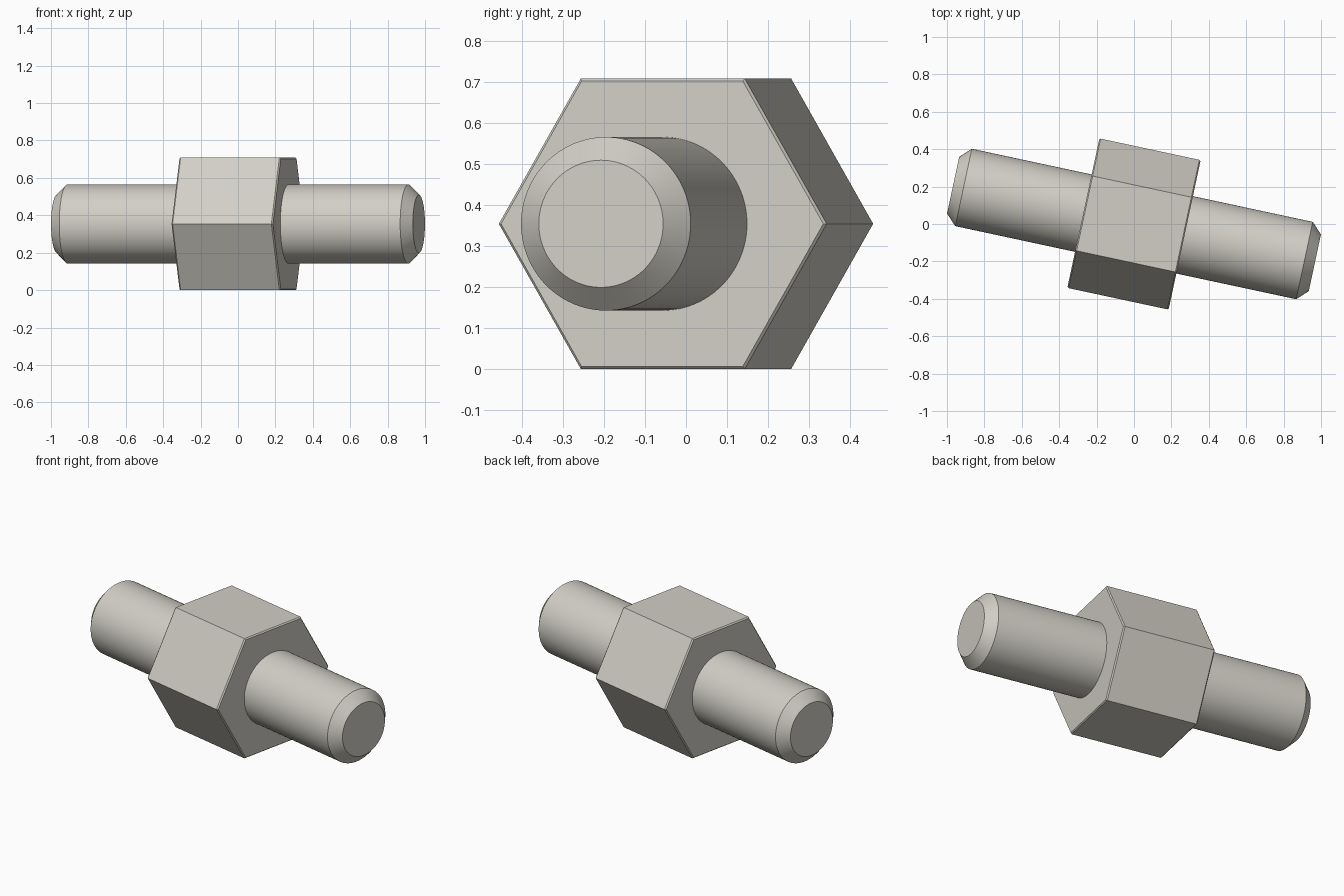
import bpy, bmesh
from math import cos, sin, pi, radians

old = bpy.data.objects.get("Cube")
if old:
    bpy.data.objects.remove(old, do_unlink=True)

HEIGHT = 0.354            # axis height, also half the hexagon across flats
TURN = radians(-12.1)     # the axis is turned about z
HEX_R = HEIGHT / cos(pi / 6)

steel = bpy.data.materials.new("warm grey metal")
steel.use_nodes = True
colour = (0.64, 0.62, 0.56, 1)
steel.diffuse_color = colour
steel.node_tree.nodes["Principled BSDF"].inputs["Base Color"].default_value = colour


def lathe(name, profile, sides, caps=(True, True)):
    """Join rings of (x, radius) along the x axis into a solid."""
    bm = bmesh.new()
    rings = []
    for x, r in profile:
        angles = [2 * pi * i / sides for i in range(sides)]
        rings.append([bm.verts.new((x, r * cos(a), r * sin(a))) for a in angles])
    for a, b in zip(rings, rings[1:]):
        for i in range(sides):
            j = (i + 1) % sides
            bm.faces.new((a[i], a[j], b[j], b[i]))
    for ring, capped in zip((rings[0], rings[-1]), caps):
        if capped:
            bm.faces.new(ring)
    bmesh.ops.recalc_face_normals(bm, faces=bm.faces[:])
    mesh = bpy.data.meshes.new(name)
    bm.to_mesh(mesh)
    bm.free()
    mesh.materials.append(steel)
    obj = bpy.data.objects.new(name, mesh)
    bpy.context.collection.objects.link(obj)
    obj.location.z = HEIGHT
    obj.rotation_euler.z = TURN
    return obj


# Hexagonal body with finely chamfered ends
half, bevel = 0.277, 0.007
lathe("hex_body", [(-half, HEX_R - bevel), (bevel - half, HEX_R),
                   (half - bevel, HEX_R), (half, HEX_R - bevel)], 6)

# Round studs with chamfered tips, one on each side
for name, side in (("left_stud", 1), ("right_stud", -1)):
    profile = [(0.27, 0.2115), (0.932, 0.2115), (0.989, 0.155)]
    stud = lathe(name, [(side * x, r) for x, r in profile], 96, (False, True))
    bpy.ops.object.select_all(action="DESELECT")
    stud.select_set(True)
    bpy.context.view_layer.objects.active = stud
    bpy.ops.object.shade_smooth_by_angle(angle=radians(30))
